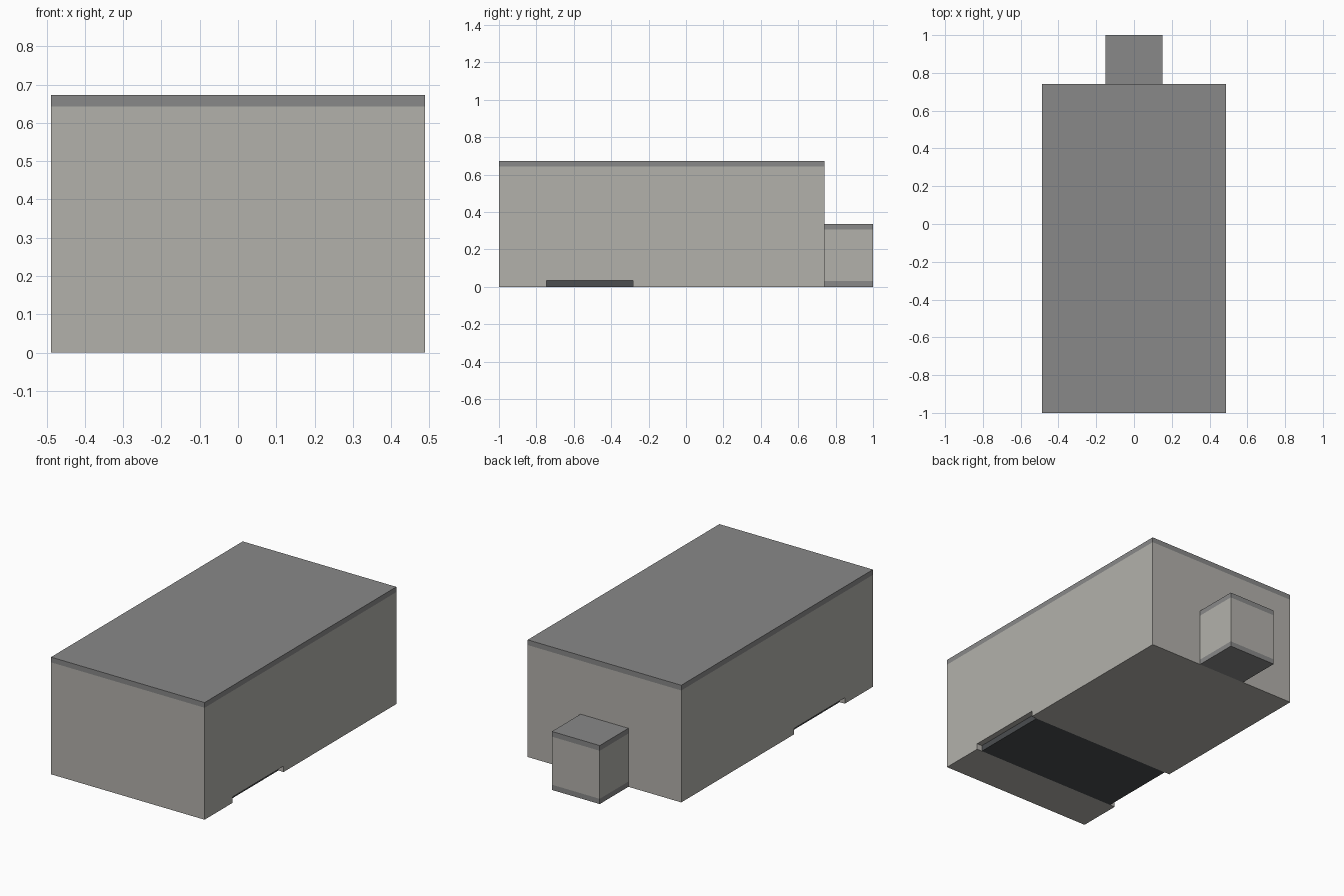
import bpy, bmesh

if "Cube" in bpy.data.objects:
    bpy.data.objects.remove(bpy.data.objects["Cube"])

HALF_W = 0.488      # half width of the main building
BACK = 0.74         # back wall of the main building
SLAB = 0.03         # slab thickness
NOTCH = (-0.745, -0.283, 0.034)


def material(name, color):
    m = bpy.data.materials.new(name)
    m.diffuse_color = (*color, 1)
    m.use_nodes = True
    m.node_tree.nodes["Principled BSDF"].inputs["Base Color"].default_value = m.diffuse_color
    return m


WALL = material("wall_grey", (0.45, 0.44, 0.41))
SLAB_GREY = material("slab_grey", (0.25, 0.25, 0.25))
DARK = material("dark_panel", (0.07, 0.075, 0.08))


def extrude_x(name, profile, half_width, mat):
    """Extrude a (y, z) profile symmetrically along x."""
    bm = bmesh.new()
    face = bm.faces.new([bm.verts.new((-half_width, y, z)) for y, z in profile])
    ext = bmesh.ops.extrude_face_region(bm, geom=[face])
    moved = [g for g in ext["geom"] if isinstance(g, bmesh.types.BMVert)]
    bmesh.ops.translate(bm, verts=moved, vec=(2 * half_width, 0, 0))
    bmesh.ops.recalc_face_normals(bm, faces=bm.faces)
    mesh = bpy.data.meshes.new(name)
    bm.to_mesh(mesh)
    bm.free()
    mesh.materials.append(mat)
    obj = bpy.data.objects.new(name, mesh)
    bpy.context.collection.objects.link(obj)
    return obj


def box(name, y0, y1, z0, z1, half_width, mat):
    return extrude_x(name, [(y0, z0), (y1, z0), (y1, z1), (y0, z1)], half_width, mat)


# Main building with a low opening running through its base, and its roof
n0, n1, nz = NOTCH
roof_z = 0.673
extrude_x("main_walls", [(-1, 0), (n0, 0), (n0, nz), (n1, nz), (n1, 0), (BACK, 0),
                         (BACK, roof_z - SLAB), (-1, roof_z - SLAB)], HALF_W, WALL)
box("main_roof", -1, BACK, roof_z - SLAB, roof_z, HALF_W, SLAB_GREY)

# Dark panel set back inside the opening
box("base_panel", n0, n1, 0, nz, HALF_W - 0.033, DARK)

# Small annex on the back wall
annex_w, annex_z = 0.152, 0.336
box("annex_floor", BACK, 1, 0, SLAB, annex_w, SLAB_GREY)
box("annex_walls", BACK, 1, SLAB, annex_z - SLAB, annex_w, WALL)
box("annex_roof", BACK, 1, annex_z - SLAB, annex_z, annex_w, SLAB_GREY)
